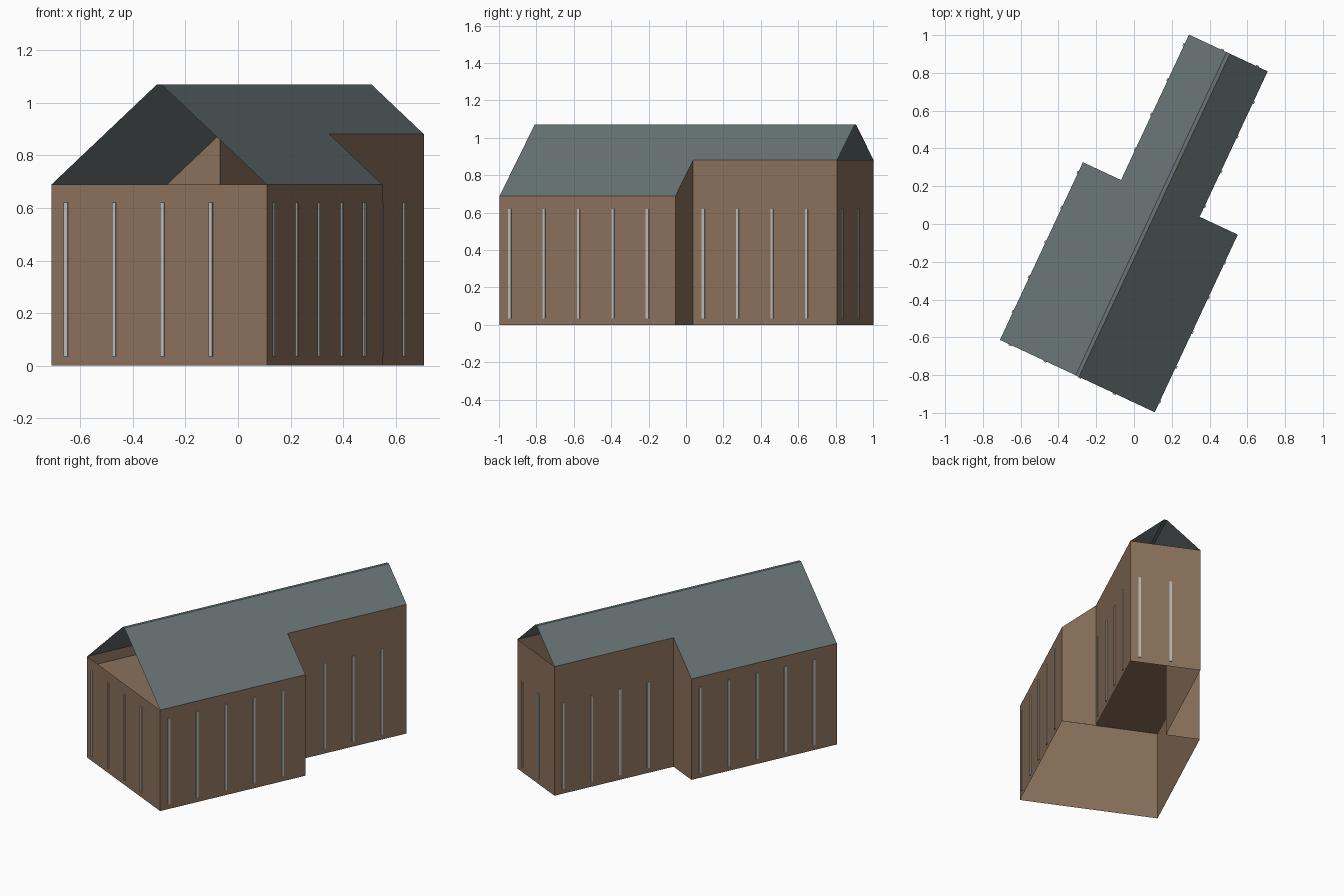
import bpy, bmesh, math
from mathutils import Vector, Matrix

if "Cube" in bpy.data.objects:
    bpy.data.objects.remove(bpy.data.objects["Cube"])

# Local frame: y runs along the ridge, x across; then turned and placed
PLACE = Matrix.Translation((-0.30, -0.805, 0)) @ Matrix.Rotation(math.radians(-25.05), 4, 'Z')
WIDE, NARROW, STEP, LENGTH = 0.4525, 0.23, 1.038, 1.888
RIDGE_Z, RIDGE_HALF, SLOPE = 1.07, 0.01, 0.86


def material(name, rgb):
    m = bpy.data.materials.new(name)
    m.diffuse_color = (*rgb, 1)
    m.use_nodes = True
    m.node_tree.nodes["Principled BSDF"].inputs["Base Color"].default_value = m.diffuse_color
    return m


def roof_z(x):
    return RIDGE_Z - SLOPE * (abs(x) - RIDGE_HALF)


def make(name, polygons, mat):
    bm = bmesh.new()
    for poly in polygons:
        bm.faces.new([bm.verts.new(PLACE @ Vector(p)) for p in poly])
    bmesh.ops.remove_doubles(bm, verts=bm.verts, dist=1e-5)
    mesh = bpy.data.meshes.new(name)
    bm.to_mesh(mesh)
    bm.free()
    mesh.materials.append(mat)
    obj = bpy.data.objects.new(name, mesh)
    bpy.context.collection.objects.link(obj)
    return obj


brick = material("brown_wall", (0.26, 0.165, 0.107))
slate = material("slate", (0.14, 0.175, 0.18))
pale = material("pale_grey", (0.5, 0.5, 0.48))

# Footprint, counter-clockwise from the front left corner
outline = [(-WIDE, 0), (WIDE, 0), (WIDE, STEP), (NARROW, STEP),
           (NARROW, LENGTH), (-NARROW, LENGTH), (-NARROW, STEP), (-WIDE, STEP)]
edges = list(zip(outline, outline[1:] + outline[:1]))

# Walls rise to the eaves; both gables stay open
make("walls", [[(*a, 0), (*b, 0), (*b, roof_z(b[0])), (*a, roof_z(a[0]))]
               for a, b in edges], brick)

# Ceiling just below the eaves
make("ceiling", [[(x, y, 0.62) for x, y in outline]], brick)

# Stepped roof slopes, mirrored about the ridge
slope = [(RIDGE_HALF, 0), (WIDE, 0), (WIDE, STEP), (NARROW, STEP),
         (NARROW, LENGTH), (RIDGE_HALF, LENGTH)]
for side, name in ((1, "right_roof"), (-1, "left_roof")):
    make(name, [[(side * x, y, roof_z(x)) for x, y in slope][::side]], slate)

# Narrow flat ridge
make("ridge_strip", [[(x, y, RIDGE_Z) for x, y in
                      ((-RIDGE_HALF, 0), (RIDGE_HALF, 0),
                       (RIDGE_HALF, LENGTH), (-RIDGE_HALF, LENGTH))]], slate)


# Slim upright window strips, evenly spaced from the start of each long wall
def strip(centre, along, out, half, z0, z1, depth):
    ring = [centre - along * half, centre - along * half + out * depth,
            centre + along * half + out * depth, centre + along * half]
    at = lambda p, z: (p.x, p.y, z)
    sides = [[at(p, z0), at(q, z0), at(q, z1), at(p, z1)]
             for p, q in zip(ring, ring[1:])]
    return sides + [[at(p, z) for p in ring] for z in (z0, z1)]


counts = {0: 4, 1: 5, 3: 4, 4: 2, 5: 4, 7: 5}
for i, n in counts.items():
    a, b = (Vector((*p, 0)) for p in edges[i])
    along = (b - a).normalized()
    out = Vector((along.y, -along.x, 0))
    polys = []
    for k in range(n):
        polys += strip(a + along * (0.061 + 0.203 * k), along, out,
                       0.008, 0.035, 0.62, 0.006)
    make(f"window_strips_{i}", polys, pale)
